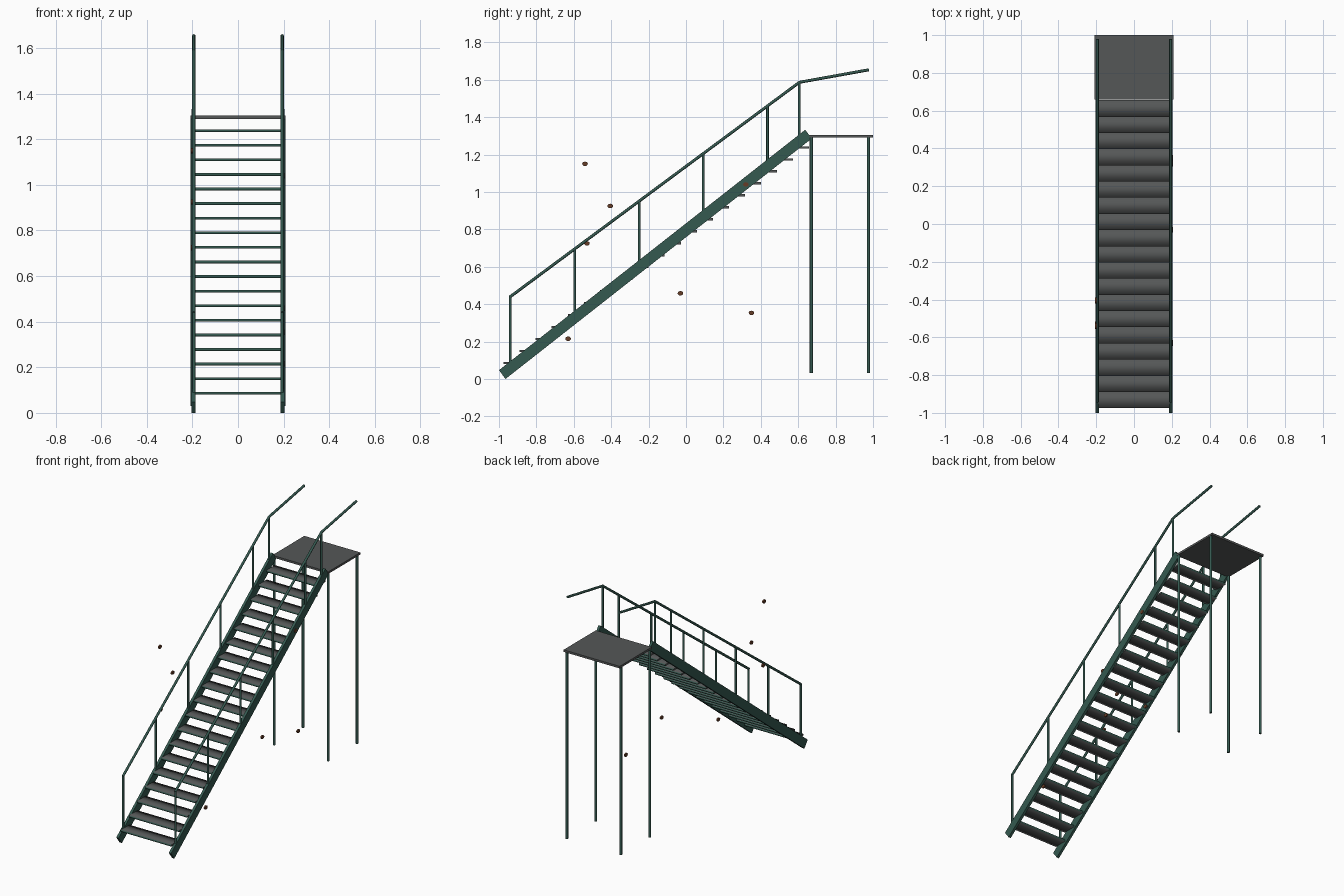
import bpy, math
from mathutils import Vector

if "Cube" in bpy.data.objects:
    bpy.data.objects.remove(bpy.data.objects["Cube"])


def material(name, rgb):
    m = bpy.data.materials.new(name)
    m.diffuse_color = (*rgb, 1)
    m.use_nodes = True
    m.node_tree.nodes["Principled BSDF"].inputs["Base Color"].default_value = m.diffuse_color
    return m


GREEN = material("green_paint", (0.035, 0.10, 0.08))
GREY = material("dark_steel", (0.09, 0.095, 0.095))
RUST = material("rust", (0.13, 0.045, 0.02))


def prism(name, profile, x0, x1, mat):
    """Extrude a closed (y, z) profile along x."""
    n = len(profile)
    verts = [(x, y, z) for x in (x0, x1) for y, z in profile]
    faces = [(i, i + n, (i + 1) % n + n, (i + 1) % n) for i in range(n)]
    faces += [tuple(range(n)), tuple(reversed(range(n, 2 * n)))]
    me = bpy.data.meshes.new(name)
    me.from_pydata(verts, [], faces)
    me.flip_normals()
    me.materials.append(mat)
    ob = bpy.data.objects.new(name, me)
    bpy.context.collection.objects.link(ob)
    return ob


def rod(name, a, b, r, mat=GREEN, sides=12):
    a, b = Vector(a), Vector(b)
    bpy.ops.mesh.primitive_cylinder_add(vertices=sides, radius=r, depth=(b - a).length,
                                        location=(a + b) / 2)
    ob = bpy.context.object
    ob.name = name
    ob.rotation_euler = (b - a).to_track_quat('Z', 'Y').to_euler()
    ob.data.materials.append(mat)
    bpy.ops.object.shade_smooth_by_angle(angle=math.radians(40))
    return ob


def rect(y0, y1, z0, z1):
    return [(y0, z0), (y1, z0), (y1, z1), (y0, z1)]


# Treads: grey plates with green front and back edges
for i in range(19):
    y, z = -0.975 + 0.0857 * i, 0.092 + 0.064 * i
    t = prism("tread", rect(y, y + 0.09, z - 0.012, z), -0.188, 0.188, GREY)
    t.data.materials.append(GREEN)
    for k in (1, 3):
        t.data.polygons[k].material_index = 1
    for p in t.data.polygons[:4]:
        p.use_smooth = True

# Landing plate
prism("landing_plate", rect(0.66, 1.0, 1.29, 1.304), -0.208, 0.208, GREY)

STRINGER = [(-0.965, 0.0), (0.673, 1.286), (0.637, 1.332), (-1.0, 0.047)]
RAIL_X = 0.194


def rail_z(y):
    return 0.44 + (y + 0.94) * (1.585 - 0.44) / 1.545


for side, s in (("left", -1), ("right", 1)):
    # Sloping side beam
    x0, x1 = sorted((s * 0.186, s * 0.203))
    prism(side + "_stringer", STRINGER, x0, x1, GREEN)

    # Landing legs
    for y in (0.67, 0.976):
        rod(side + "_landing_leg", (s * 0.2, y, 0.031), (s * 0.2, y, 1.292), 0.0085)

    # Railing posts
    for y in (-0.94, -0.595, -0.25, 0.092, 0.436, 0.606):
        rod(side + "_railing_post", (s * RAIL_X, y, 0.035 + (y + 1) * 0.785),
            (s * RAIL_X, y, rail_z(y)), 0.007)

    # Handrail: a bent tube
    cu = bpy.data.curves.new(side + "_handrail", 'CURVE')
    cu.dimensions = '3D'
    cu.bevel_depth = 0.008
    cu.bevel_resolution = 2
    cu.use_fill_caps = True
    sp = cu.splines.new('POLY')
    sp.points.add(2)
    for pt, (y, z) in zip(sp.points, [(-0.942, 0.438), (0.606, 1.586), (0.978, 1.653)]):
        pt.co = (s * RAIL_X, y, z, 1)
    cu.materials.append(GREEN)
    bpy.context.collection.objects.link(bpy.data.objects.new(side + "_handrail", cu))

# Small loose rust flecks beside the stair
FLECKS = [(-1, -0.54, 1.15), (-1, -0.405, 0.925), (-1, -0.53, 0.725), (1, -0.03, 0.458),
          (1, 0.35, 0.353), (1, -0.63, 0.215), (1, 0.32, 1.04)]
for s, y, z in FLECKS:
    f = rod("rust_fleck", (s * 0.197, y, z), (s * 0.206, y, z), 0.015, RUST)
    f.scale = (0.8, 1, 1) if abs((f.rotation_euler.to_matrix() @ Vector((1, 0, 0))).z) > 0.5 else (1, 0.8, 1)
